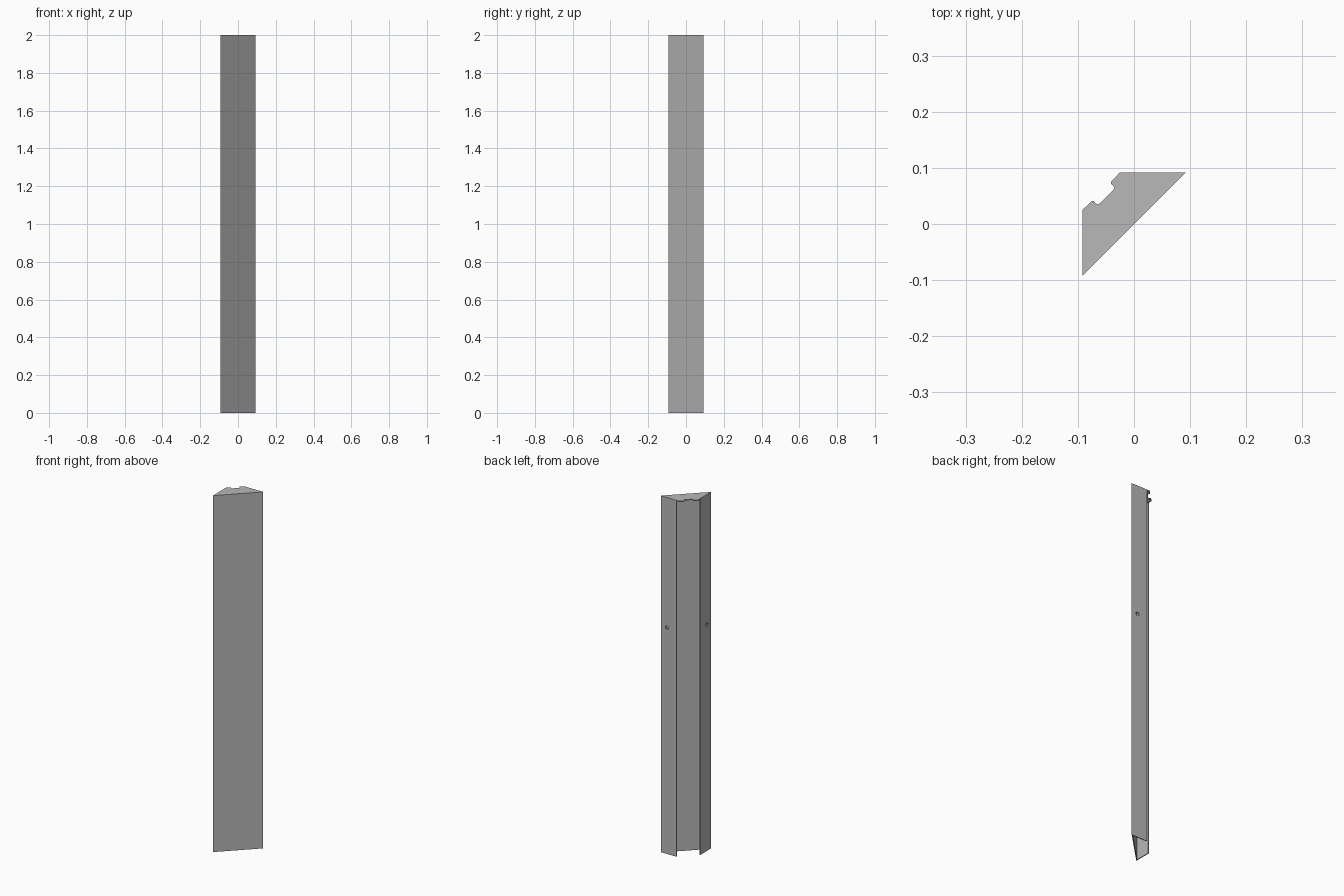
import bpy, bmesh, math
from mathutils import Matrix, Vector

cube = bpy.data.objects.get("Cube")
if cube:
    bpy.data.objects.remove(cube, do_unlink=True)

H = 2.0          # height
R = 0.092        # half width
T = 0.005        # sheet thickness
FLANGE = 0.097   # flange length
HOLE_Z = 1.27
HOLE_X = 0.054

grey = bpy.data.materials.new("grey_metal")
grey.use_nodes = True
colour = (0.48, 0.48, 0.48, 1)
grey.diffuse_color = colour
grey.node_tree.nodes["Principled BSDF"].inputs["Base Color"].default_value = colour


def mirrored(half):
    """Close a half outline by mirroring it across the diagonal y = -x."""
    return half + [(-y, -x) for x, y in reversed(half)]


def finish(bm, name):
    bmesh.ops.recalc_face_normals(bm, faces=bm.faces)
    mesh = bpy.data.meshes.new(name)
    bm.to_mesh(mesh)
    bm.free()
    mesh.materials.append(grey)
    obj = bpy.data.objects.new(name, mesh)
    bpy.context.collection.objects.link(obj)
    return obj


def prism(name, outline, z0, z1):
    bm = bmesh.new()
    face = bm.faces.new([bm.verts.new((x, y, z0)) for x, y in outline])
    top = bmesh.ops.extrude_face_region(bm, geom=[face])["geom"]
    verts = [g for g in top if isinstance(g, bmesh.types.BMVert)]
    bmesh.ops.translate(bm, verts=verts, vec=(0, 0, z1 - z0))
    return finish(bm, name)


# Folded sheet: broad diagonal face with a flange turned back on each side
end = R - FLANGE
inner = R - T
outer_half = [(end, R), (R, R)]
inner_half = [(inner - T * math.sqrt(2), inner), (end, inner)]
outline = mirrored(outer_half)
outline += [(-y, -x) for x, y in reversed(inner_half)] + inner_half
channel = prism("folded_channel", outline, 0, H - T)

# One round screw hole through each flange
bm = bmesh.new()
for centre, axis in (((HOLE_X, R, HOLE_Z), 'X'), ((-R, -HOLE_X, HOLE_Z), 'Y')):
    place = Matrix.Translation(Vector(centre)) @ Matrix.Rotation(math.pi / 2, 4, axis)
    bmesh.ops.create_cone(bm, cap_ends=True, segments=20, radius1=0.01,
                          radius2=0.01, depth=4 * T, matrix=place)
cutter = finish(bm, "hole_cutter")
cutter.hide_render = True

cut = channel.modifiers.new("screw_holes", 'BOOLEAN')
cut.operation = 'DIFFERENCE'
cut.solver = 'EXACT'
cut.object = cutter
bpy.context.view_layer.objects.active = channel
bpy.ops.object.modifier_apply(modifier=cut.name)
bpy.data.objects.remove(cutter, do_unlink=True)

# End cap with a notch; notch points are (along diagonal, outwards)
notch = [(0.0235, 0.082), (0.0215, 0.079), (0.0225, 0.075), (0.0215, 0.071), (0.0175, 0.069)]
s = math.sqrt(0.5)
cap_half = [(R, R), (-0.025, R)] + [((u - v) * s, (u + v) * s) for u, v in notch]
prism("top_cap", mirrored(cap_half), H - T, H)
